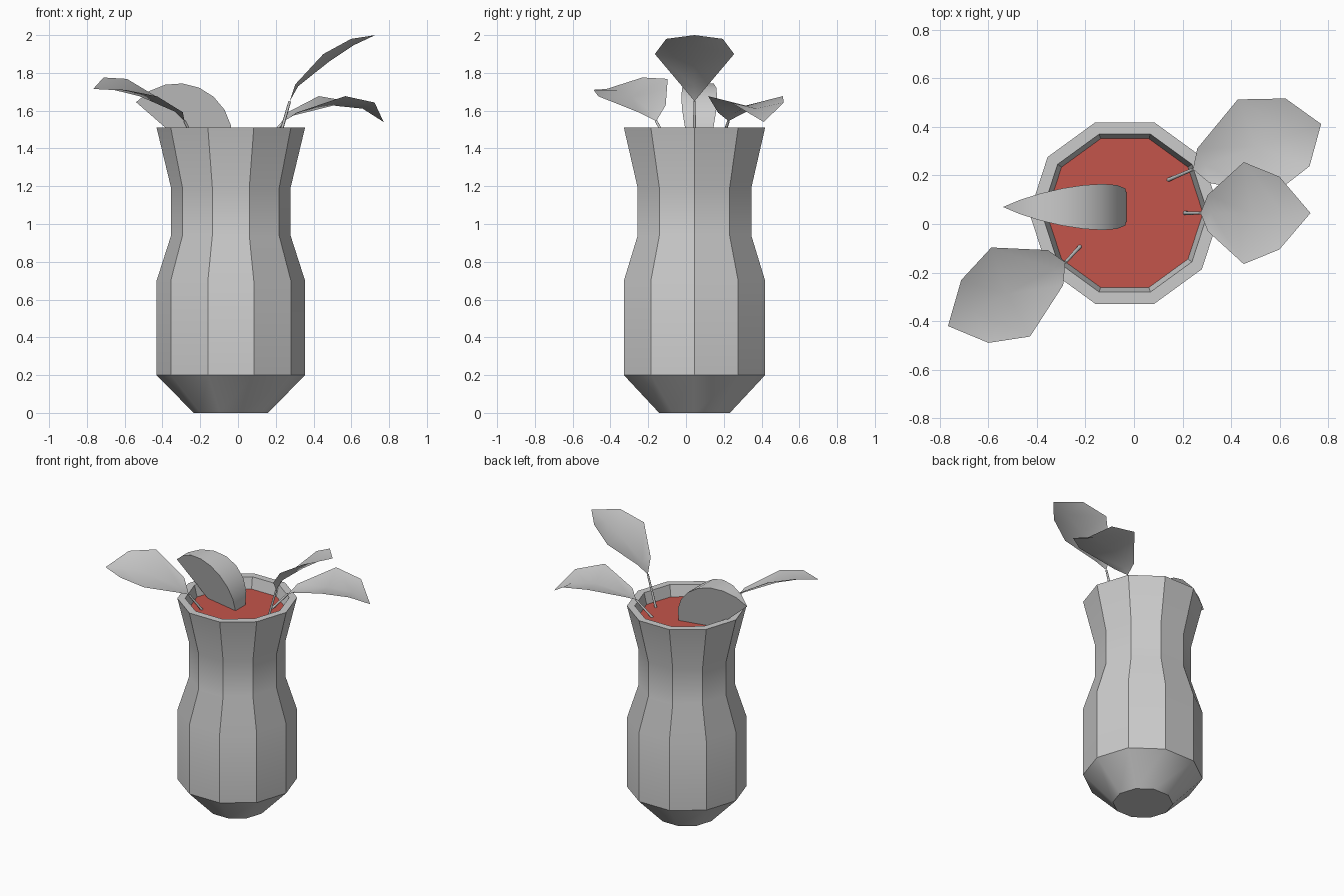
import bpy, bmesh, math
from mathutils import Vector

if "Cube" in bpy.data.objects:
    bpy.data.objects.remove(bpy.data.objects["Cube"])

CX, CY = -0.038, 0.045
SOIL_Z = 1.43


def finish(name, bm, angle=30):
    bmesh.ops.recalc_face_normals(bm, faces=bm.faces)
    me = bpy.data.meshes.new(name)
    bm.to_mesh(me)
    bm.free()
    ob = bpy.data.objects.new(name, me)
    bpy.context.scene.collection.objects.link(ob)
    bpy.ops.object.select_all(action='DESELECT')
    ob.select_set(True)
    bpy.context.view_layer.objects.active = ob
    bpy.ops.object.shade_smooth_by_angle(angle=math.radians(angle))
    return ob


def ring(bm, r, z, n=10):
    return [bm.verts.new((CX + r * math.cos(i * math.tau / n),
                          CY + r * math.sin(i * math.tau / n), z)) for i in range(n)]


# Ten-sided vase with a thick lip and a short inner wall down past the filling
bm = bmesh.new()
profile = [(0.197, 0), (0.393, 0.2), (0.393, 0.7), (0.316, 0.94), (0.316, 1.19),
           (0.393, 1.51), (0.342, 1.51), (0.312, 1.39)]
rings = [ring(bm, r, z) for r, z in profile]
bm.faces.new(rings[0])
bm.faces.new(rings[-1])
for a, b in zip(rings, rings[1:]):
    for i in range(10):
        j = (i + 1) % 10
        bm.faces.new((a[i], a[j], b[j], b[i]))
finish("vase", bm)

# Red filling disc
bm = bmesh.new()
bm.faces.new(ring(bm, 0.322, SOIL_Z))
soil = finish("filling", bm)
red = bpy.data.materials.new("red_filling")
red.diffuse_color = (0.55, 0.09, 0.07, 1)
red.use_nodes = True
red.node_tree.nodes["Principled BSDF"].inputs["Base Color"].default_value = red.diffuse_color
soil.data.materials.append(red)


# Leaf: centre rib sags below the raised edges, narrow base and pointed tip
def leaf(name, root, base, yaw, stations, tip, skew=0, roll=0, sag=0.24):
    base, root = Vector(base), Vector(root)
    yaw, skew, roll = (math.radians(a) for a in (yaw, skew, roll))
    fwd = Vector((math.cos(yaw), math.sin(yaw), 0))
    side = Vector((-math.sin(yaw + skew), math.cos(yaw + skew), math.tan(roll)))

    def at(d, z):
        p = base + fwd * d
        p.z = z
        return p

    bm = bmesh.new()
    start = bm.verts.new(base)
    end = bm.verts.new(at(*tip))
    path = [(0, base.z)] + [s[:2] for s in stations] + [tip]
    rows = []
    for k, (d, z, w) in enumerate(stations):
        (d0, z0), (d1, z1) = path[k], path[k + 2]
        t = math.atan2(z1 - z0, d1 - d0)
        drop = sag * w
        rib = at(d + drop * math.sin(t), z - drop * math.cos(t))
        mid = at(d, z)
        rows.append([bm.verts.new(p) for p in (mid + side * w, rib, mid - side * w)])
    for k in (0, 1):
        bm.faces.new((start, rows[0][k], rows[0][k + 1]))
        bm.faces.new((end, rows[-1][k + 1], rows[-1][k]))
        for a, b in zip(rows, rows[1:]):
            bm.faces.new((a[k], a[k + 1], b[k + 1], b[k]))
    finish(name, bm, 40)

    # Thin stem
    bm = bmesh.new()
    axis = base - root
    bmesh.ops.create_cone(bm, cap_ends=True, segments=6, radius1=0.009,
                          radius2=0.007, depth=axis.length)
    q = axis.to_track_quat('Z', 'Y').to_matrix().to_4x4()
    q.translation = (base + root) / 2
    bmesh.ops.transform(bm, matrix=q, verts=bm.verts)
    finish(name + "_stem", bm, 70)


leaf("tall_leaf", (0.205, 0.045, 1.41), (0.274, 0.045, 1.65), 0,
     [(0.03, 1.74, 0.075), (0.178, 1.90, 0.21), (0.325, 1.98, 0.15)], (0.453, 2.0))
leaf("right_leaf", (0.137, 0.18, 1.42), (0.243, 0.225, 1.545), 19.5,
     [(0.045, 1.59, 0.075), (0.27, 1.677, 0.21), (0.457, 1.643, 0.148)], (0.56, 1.54))
leaf("left_leaf", (-0.22, -0.09, 1.42), (-0.283, -0.158, 1.545), 208.5,
     [(0.046, 1.61, 0.079), (0.256, 1.722, 0.20), (0.424, 1.743, 0.141)], (0.55, 1.715),
     skew=-5, roll=-13)

# Fruit wedge: curved outer rind with two flat sides meeting on a straight chord
bm = bmesh.new()
r, half, n = 0.291, 0.095, 10
near, far = [], []
for i in range(n + 1):
    t = math.pi * i / n
    a = math.radians(139) - t
    x, z = -0.32 + r * math.cos(a), 1.454 + r * math.sin(a)
    y = half * math.sin(t)
    near.append(bm.verts.new((x, 0.07 - y, z)))
    far.append(near[-1] if i in (0, n) else bm.verts.new((x, 0.07 + y, z)))
for i in range(n):
    quad = list(dict.fromkeys((near[i], near[i + 1], far[i + 1], far[i])))
    bm.faces.new(quad)
bm.faces.new(near)
bm.faces.new(far[::-1])
finish("fruit_wedge", bm)
